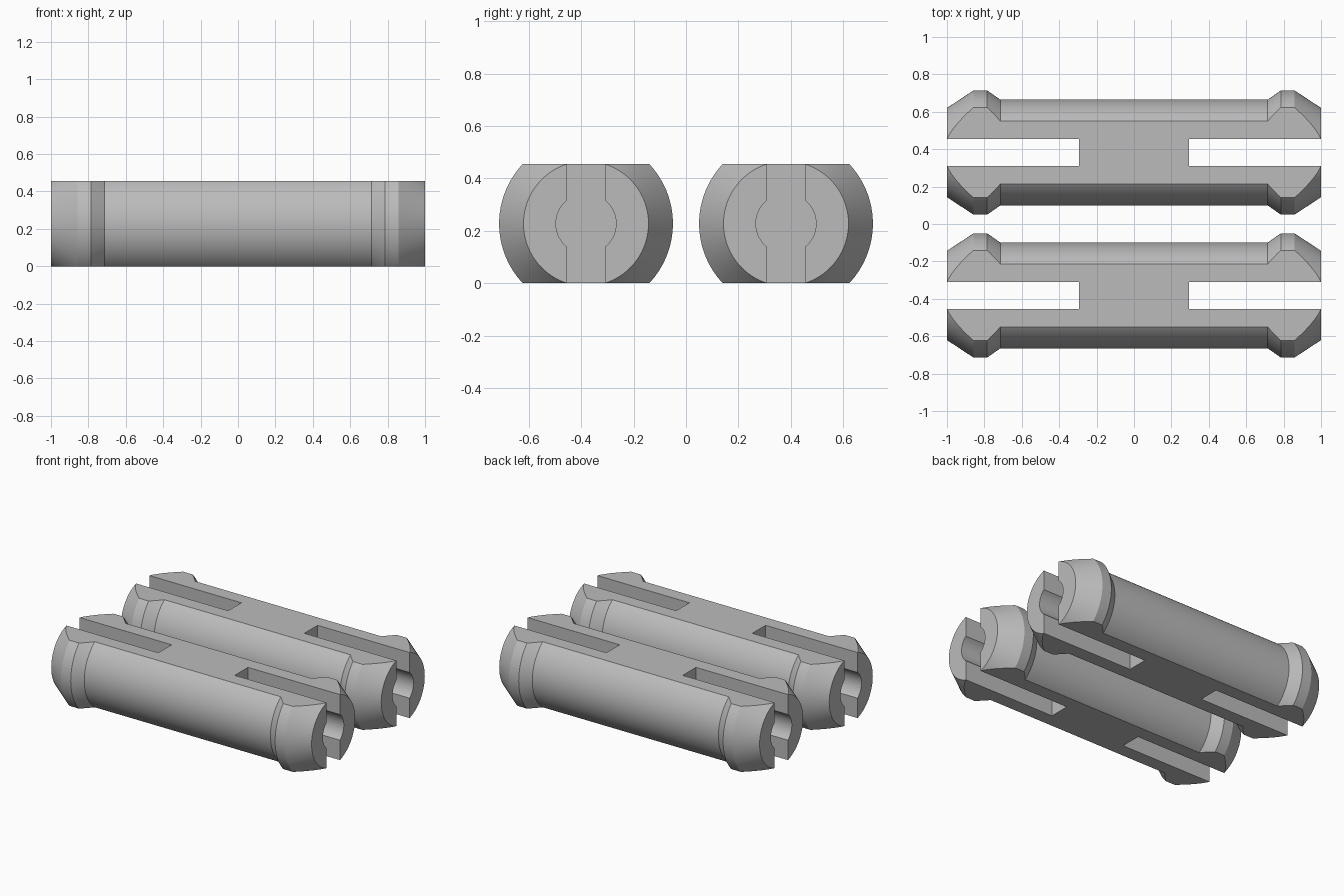
import bpy
import bmesh
import math
from mathutils import Matrix, Vector

cube = bpy.data.objects.get("Cube")
if cube:
    bpy.data.objects.remove(cube, do_unlink=True)

HEIGHT = 0.455      # distance between the two flats
SPACING = 0.382     # offset of each pin from the centre
SLOT_WIDTH = 0.145
SLOT_START = 0.293
BORE_RADIUS = 0.115

grey = bpy.data.materials.new("grey plastic")
grey.use_nodes = True
colour = (0.5, 0.5, 0.5, 1)
grey.diffuse_color = colour
grey.node_tree.nodes["Principled BSDF"].inputs["Base Color"].default_value = colour


def make_object(name, bm):
    bmesh.ops.recalc_face_normals(bm, faces=bm.faces)
    mesh = bpy.data.meshes.new(name)
    bm.to_mesh(mesh)
    bm.free()
    mesh.materials.append(grey)
    obj = bpy.data.objects.new(name, mesh)
    bpy.context.collection.objects.link(obj)
    return obj


def box(name, centre, size):
    bm = bmesh.new()
    matrix = Matrix.Translation(centre) @ Matrix.Diagonal((*size, 1))
    bmesh.ops.create_cube(bm, size=1, matrix=matrix)
    return make_object(name, bm)


def rod(name, x, radius, length):
    bm = bmesh.new()
    matrix = Matrix.Translation((x, 0, 0)) @ Matrix.Rotation(math.pi / 2, 4, "Y")
    bmesh.ops.create_cone(bm, cap_ends=True, segments=64, radius1=radius,
                          radius2=radius, depth=length, matrix=matrix)
    return make_object(name, bm)


def turned_body(name, half_profile):
    # Spin a mirrored (x, radius) profile around the long axis
    profile = [(-x, r) for x, r in half_profile] + half_profile[::-1]
    bm = bmesh.new()
    verts = [bm.verts.new((x, 0, r)) for x, r in profile]
    edges = [bm.edges.new(pair) for pair in zip(verts, verts[1:])]
    bmesh.ops.spin(bm, geom=verts + edges, cent=Vector(), axis=(1, 0, 0),
                   angle=math.tau, steps=96)
    bmesh.ops.remove_doubles(bm, verts=bm.verts, dist=0.0001)
    return make_object(name, bm)


def boolean(obj, cutter, operation):
    cutter.hide_render = True
    mod = obj.modifiers.new("cut", "BOOLEAN")
    mod.operation = operation
    mod.solver = "EXACT"
    mod.object = cutter
    bpy.context.view_layer.objects.active = obj
    bpy.ops.object.modifier_apply(modifier=mod.name)
    bpy.data.objects.remove(cutter, do_unlink=True)


# Pin body with flared, tapered ends
pin = turned_body("front_pin", [(1, 0), (1, 0.2388), (0.858, 0.332),
                                (0.785, 0.332), (0.715, 0.283)])

# Flats on top and bottom
boolean(pin, box("flat_cutter", (0, 0, 0), (3, 2, HEIGHT)), "INTERSECT")

# Slot and round bore in each end
for side in (-1, 1):
    x = side * (SLOT_START + 0.5)
    boolean(pin, box("slot_cutter", (x, 0, 0), (1, SLOT_WIDTH, 1)), "DIFFERENCE")
    boolean(pin, rod("bore_cutter", x, BORE_RADIUS, 1), "DIFFERENCE")

# Smooth the round surfaces, keep the machined edges sharp
bpy.ops.object.select_all(action="DESELECT")
pin.select_set(True)
bpy.context.view_layer.objects.active = pin
bpy.ops.object.shade_smooth_by_angle(angle=math.radians(25))

# Second identical pin behind the first
pin.location = (0, -SPACING, HEIGHT / 2)
back_pin = pin.copy()
back_pin.data = pin.data.copy()
back_pin.name = "back_pin"
back_pin.location.y = SPACING
bpy.context.collection.objects.link(back_pin)
